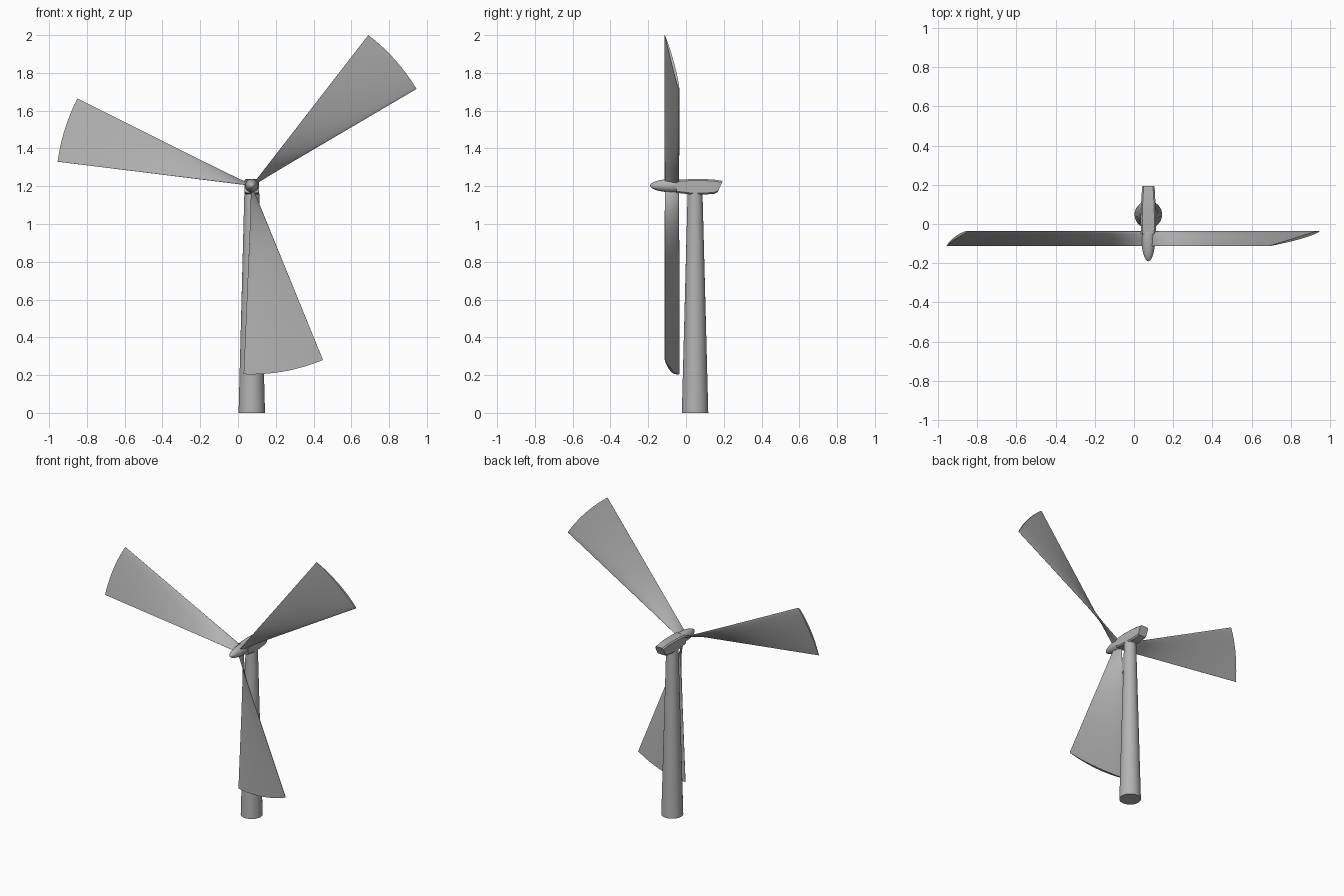
import bpy, bmesh, math
from mathutils import Vector

if "Cube" in bpy.data.objects:
    bpy.data.objects.remove(bpy.data.objects["Cube"])

HX, HZ = 0.073, 1.203          # rotor axis
TY = 0.048                     # tower depth

grey = bpy.data.materials.new("light_grey")
grey.diffuse_color = (0.45, 0.45, 0.45, 1)
grey.use_nodes = True
grey.node_tree.nodes["Principled BSDF"].inputs["Base Color"].default_value = grey.diffuse_color


def finish(name, bm, angle=35):
    bmesh.ops.recalc_face_normals(bm, faces=bm.faces)
    me = bpy.data.meshes.new(name)
    bm.to_mesh(me)
    bm.free()
    me.materials.append(grey)
    ob = bpy.data.objects.new(name, me)
    bpy.context.collection.objects.link(ob)
    bpy.ops.object.select_all(action='DESELECT')
    ob.select_set(True)
    bpy.context.view_layer.objects.active = ob
    bpy.ops.object.shade_smooth_by_angle(angle=math.radians(angle))
    return ob


def skin(bm, rings):
    """Join closed rings of points into a capped tube."""
    vs = [[bm.verts.new(p) for p in r] for r in rings]
    n = len(vs[0])
    for a, b in zip(vs, vs[1:]):
        for i in range(n):
            j = (i + 1) % n
            bm.faces.new((a[i], a[j], b[j], b[i]))
    bm.faces.new(vs[0])
    bm.faces.new(vs[-1])


def circle(n):
    return [(math.cos(2 * math.pi * i / n), math.sin(2 * math.pi * i / n)) for i in range(n)]


# Tapered tower
bm = bmesh.new()
skin(bm, [[(HX + r * c, TY + r * s, z) for c, s in circle(40)]
          for z, r in ((0, 0.07), (1.18, 0.039))])
finish("tower", bm)

# Nacelle: y, half width, bottom, top
bm = bmesh.new()
rings = []
for y, w, lo, hi in ((-0.05, 0.038, 1.165, 1.234), (0.03, 0.039, 1.156, 1.238),
                     (0.10, 0.037, 1.156, 1.238), (0.15, 0.034, 1.160, 1.235),
                     (0.182, 0.032, 1.168, 1.228)):
    b = 0.008
    lean = 0.5 * max(0, y - 0.15)      # rear face leans forward at the bottom
    pts = [(-w + b, lo), (w - b, lo), (w, lo + b), (w, hi - b),
           (w - b, hi), (-w + b, hi), (-w, hi - b), (-w, lo + b)]
    rings.append([(HX + x, y + lean * (z - 1.2) / 0.035, z) for x, z in pts])
skin(bm, rings)
finish("nacelle", bm, 30)

# Rounded nose cone
bm = bmesh.new()
rings = []
for k in range(15):
    t = math.pi / 2 * (0.02 + 0.98 * k / 14)
    r = 0.036 * math.sin(t)
    y = -0.06 - 0.13 * math.cos(t)
    rings.append([(HX + r * c, y, HZ + r * s) for c, s in circle(32)])
rings.append([(HX + 0.034 * c, -0.04, HZ + 0.034 * s) for c, s in circle(32)])
skin(bm, rings)
finish("nose_cone", bm, 50)

# Twisted blades: straight back edge and front edge, fanning out from the axis
Y_BACK, Y_FRONT = -0.037, -0.112
N_U, N_R = 16, 28


def blade(name, back, front):
    b, f = Vector(back) - Vector((HX, HZ)), Vector(front) - Vector((HX, HZ))
    a0, a1 = math.atan2(b.y, b.x), math.atan2(f.y, f.x)
    a1 += 2 * math.pi if a1 < a0 else 0

    def mid(u, k):
        a, r = a0 + (a1 - a0) * u, k * (b.length + (f.length - b.length) * u)
        return Vector((HX + r * math.cos(a), Y_BACK + (Y_FRONT - Y_BACK) * u, HZ + r * math.sin(a)))

    bm = bmesh.new()
    rings = []
    for i in range(N_R + 1):
        k = 0.015 + 0.985 * i / N_R
        up, down = [], []
        for j in range(N_U + 1):
            u = (j / N_U) ** 1.6
            p = mid(u, k)
            n = (mid(u + .01, k) - mid(u - .01, k)).cross(mid(u, k + .01) - mid(u, k - .01)).normalized()
            t = 0.016 * math.sqrt(u) * (1 - u) + 0.0008
            up.append(p + n * t)
            down.append(p - n * t)
        rings.append(up + down[::-1])
    skin(bm, rings)
    finish(name, bm, 50)


for i, (back, front) in enumerate((((0.945, 1.715), (0.69, 2.0)),
                                   ((-0.85, 1.665), (-0.955, 1.33)),
                                   ((0.03, 0.205), (0.45, 0.28)))):
    blade("blade_%d" % (i + 1), back, front)
